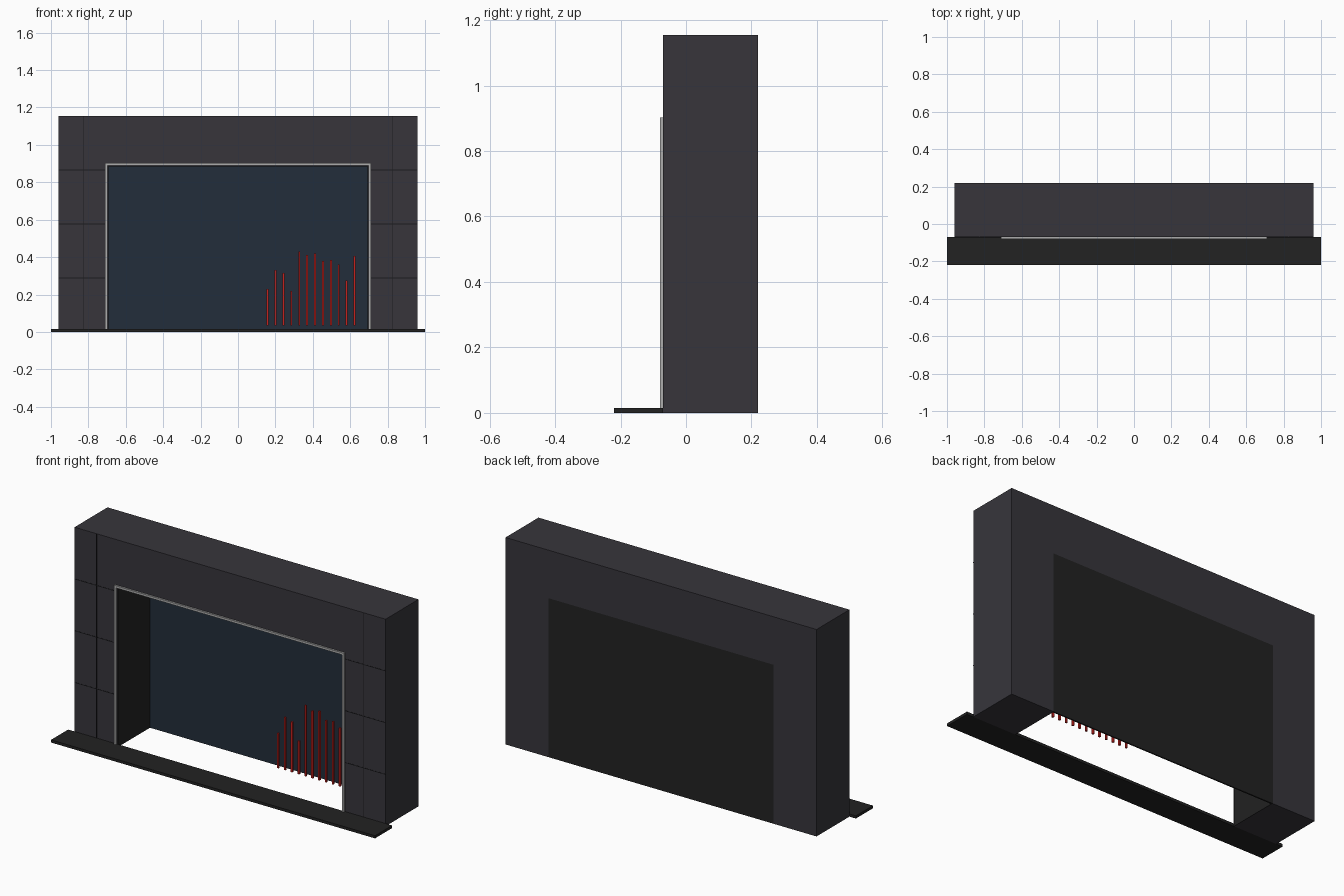
import bpy, bmesh

if "Cube" in bpy.data.objects:
    bpy.data.objects.remove(bpy.data.objects["Cube"])


def material(name, rgb):
    m = bpy.data.materials.new(name)
    m.diffuse_color = (*rgb, 1)
    m.use_nodes = True
    m.node_tree.nodes["Principled BSDF"].inputs["Base Color"].default_value = m.diffuse_color
    return m


STONE = material("charcoal stone", (0.038, 0.036, 0.044))
SEAM = material("dark seam", (0.010, 0.010, 0.012))
BLACK = material("soot black", (0.016, 0.016, 0.016))
NAVY = material("navy glass", (0.016, 0.027, 0.043))
STEEL = material("brushed steel", (0.42, 0.42, 0.42))
RED = material("flame red", (0.60, 0.015, 0.012))


def make_object(name, bm, *mats):
    bmesh.ops.recalc_face_normals(bm, faces=bm.faces)
    me = bpy.data.meshes.new(name)
    bm.to_mesh(me)
    bm.free()
    for m in mats:
        me.materials.append(m)
    ob = bpy.data.objects.new(name, me)
    bpy.context.collection.objects.link(ob)
    return ob


def box(name, x, y, z, *mats):
    """Box given by (min, max) on each axis."""
    bm = bmesh.new()
    bmesh.ops.create_cube(bm, size=1)
    for v in bm.verts:
        v.co = [r[0] if c < 0 else r[1] for c, r in zip(v.co, (x, y, z))]
    return make_object(name, bm, *mats)


def arch(name, outer, top, inner, inner_top, bottom, y, mat):
    """Upside-down U profile in the xz plane, extruded along y."""
    pts = [(-outer, bottom), (-outer, top), (outer, top), (outer, bottom),
           (inner, bottom), (inner, inner_top), (-inner, inner_top), (-inner, bottom)]
    bm = bmesh.new()
    face = bm.faces.new([bm.verts.new((px, y[0], pz)) for px, pz in pts])
    ext = bmesh.ops.extrude_face_region(bm, geom=[face])
    for v in ext["geom"]:
        if isinstance(v, bmesh.types.BMVert):
            v.co.y = y[1]
    return make_object(name, bm, mat)


W, H = 0.96, 1.155           # surround half width and height
OW, OH = 0.695, 0.887        # opening half width and height
FRONT, BACK = -0.07, 0.22

# Surround, opening lining, trim and hearth
arch("surround", W, H, OW, OH, 0, (FRONT, BACK), STONE)
arch("firebox_lining", OW, OH, OW - 0.003, OH - 0.003, 0, (FRONT + 0.002, BACK - 0.008), BLACK)
arch("opening_trim", 0.71, 0.902, 0.698, 0.890, 0.015, (FRONT - 0.01, FRONT), STEEL)
box("hearth_slab", (-1, 1), (-0.22, FRONT), (0, 0.015), BLACK)

# Back panel: navy towards the room, black behind
panel = box("back_panel", (-OW, OW), (BACK - 0.008, BACK), (0, OH), BLACK, NAVY)
for p in panel.data.polygons:
    p.material_index = 1 if p.normal.y < -0.5 else 0

# Panel seams on the front of the surround
s = 0.002
for side, sx in (("left", -1), ("right", 1)):
    xs = 0.825 * sx
    box(f"upright_seam_{side}", (xs - s, xs + s), (FRONT - 0.001, FRONT), (0.015, H), SEAM)
    lo, hi = sorted((0.71 * sx, W * sx))
    for i in (1, 2, 3):
        z = H * i / 4
        box(f"level_seam_{side}_{i}", (lo, hi), (FRONT - 0.001, FRONT), (z - s, z + s), SEAM)

# Row of thin flame bars near the back panel
tops = [0.23, 0.33, 0.315, 0.22, 0.43, 0.41, 0.42, 0.38, 0.385, 0.36, 0.275, 0.405]
for i, top in enumerate(tops):
    x = 0.158 + 0.0423 * i
    box(f"flame_bar_{i + 1}", (x - 0.005, x + 0.005), (0.125, 0.135), (0.035, top), RED)
